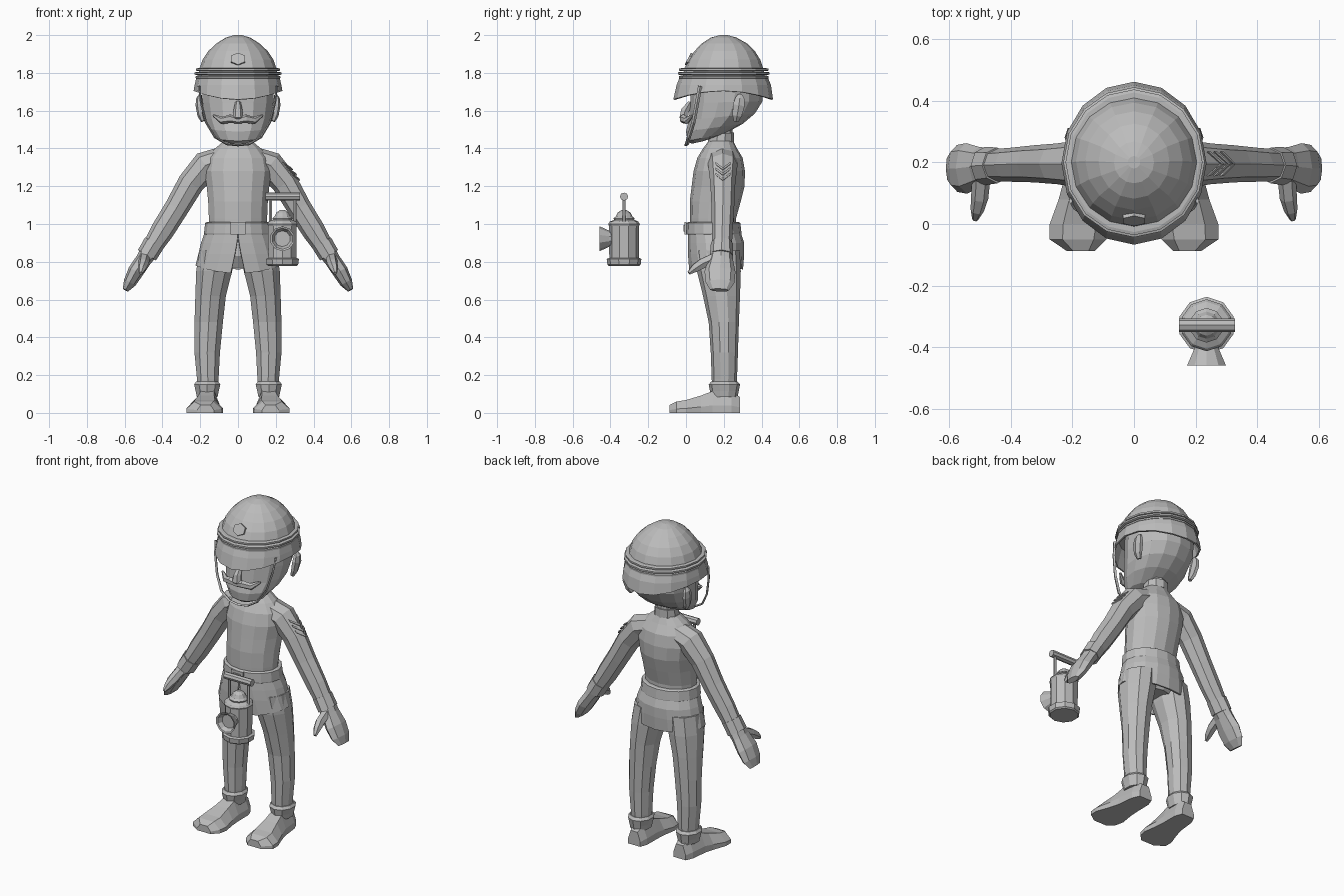
import bpy, bmesh, math
from mathutils import Vector
from mathutils.bvhtree import BVHTree

grey = bpy.data.materials.new("plain grey")
grey.diffuse_color = (0.5, 0.5, 0.5, 1)


def finish(bm, name, mirror=False, thick=0.0):
    bmesh.ops.recalc_face_normals(bm, faces=bm.faces)
    me = bpy.data.meshes.new(name)
    bm.to_mesh(me)
    bm.free()
    me.materials.append(grey)
    ob = bpy.data.objects.new(name, me)
    bpy.context.collection.objects.link(ob)
    if thick:
        ob.modifiers.new("thickness", 'SOLIDIFY').thickness = thick
    if mirror:
        ob.modifiers.new("mirror", 'MIRROR')
    return ob


def ellipse(c, u, v, n, gap=0.0):
    """Points around c, starting at -v; an optional gap leaves the ring open there."""
    c, u, v = Vector(c), Vector(u), Vector(v)
    m = n - 1 if gap else n
    pts = []
    for i in range(n):
        a = -math.pi / 2 + gap + (2 * math.pi - 2 * gap) * i / m
        pts.append(c + u * math.cos(a) + v * math.sin(a))
    return pts


def loft(name, rings, closed=True, cap=True, mirror=False, thick=0.0):
    bm = bmesh.new()
    vs = [[bm.verts.new(p) for p in r] for r in rings]
    n = len(rings[0])
    for a, b in zip(vs, vs[1:]):
        for i in range(n if closed else n - 1):
            j = (i + 1) % n
            bm.faces.new((a[i], a[j], b[j], b[i]))
    if cap:
        bm.faces.new(vs[0])
        bm.faces.new(vs[-1])
    return finish(bm, name, mirror, thick)


def stack(name, rows, n, **kw):
    """Rows of (half width, front y, front z, back y, back z)."""
    rings = [ellipse((0, (f + b) / 2, (zf + zb) / 2), (w, 0, 0),
                     (0, (b - f) / 2, (zb - zf) / 2), n) for w, f, zf, b, zb in rows]
    return loft(name, rings, **kw)


def lathe(name, x, y, rows, n, **kw):
    """Upright column of (z, rx, ry) rows."""
    return loft(name, [ellipse((x, y, z), (a, 0, 0), (0, b, 0), n) for z, a, b in rows], **kw)


def tube(name, path, n, ref=(0, 1, 0), **kw):
    """Path of (x, y, z, radius along ref, radius across)."""
    ref, rings = Vector(ref), []
    P = [Vector(p[:3]) for p in path]
    for i, p in enumerate(path):
        d = (P[min(i + 1, len(P) - 1)] - P[max(i - 1, 0)]).normalized()
        u = (ref - d * ref.dot(d)).normalized()
        rings.append(ellipse(P[i], u * p[3], d.cross(u) * p[4], n))
    return loft(name, rings, **kw)


# --- Body -------------------------------------------------------------
stack("torso", [(w, f, z, b, z) for w, f, b, z in (
    (.155, .02, .265, .96), (.158, .02, .265, 1.03), (.162, .02, .29, 1.12),
    (.170, .03, .31, 1.20), (.182, .04, .312, 1.28), (.168, .06, .30, 1.35),
    (.125, .09, .27, 1.40), (.075, .12, .25, 1.44))], 14)
stack("collar", [(.075, .115, 1.425, .255, 1.435), (.07, .12, 1.47, .255, 1.485)], 10)
stack("neck", [(.06, .13, 1.45, .245, 1.46), (.06, .12, 1.54, .245, 1.56)], 10)

# arm, cuff, glove and thumb, mirrored to the other side
arm = tube("arm", [(.08, .19, 1.345, .08, .065), (.17, .195, 1.312, .078, .076),
                   (.25, .195, 1.215, .066, .07), (.325, .195, 1.085, .06, .064),
                   (.40, .192, .965, .055, .062), (.465, .19, .86, .052, .05)], 8, mirror=True)
tube("glove_cuff", [(.443, .19, .90, .058, .057), (.482, .188, .835, .062, .055)], 8, mirror=True)
tube("glove", [(.46, .19, .87, .055, .05), (.50, .185, .81, .065, .042),
               (.542, .18, .748, .082, .042), (.573, .18, .69, .076, .034),
               (.596, .178, .65, .05, .016)], 8, mirror=True)
tube("thumb", [(.495, .15, .82, .03, .03), (.50, .085, .79, .03, .028),
               (.508, .045, .765, .024, .022), (.515, .015, .74, .01, .01)],
     6, ref=(0, 0, 1), mirror=True)

# three rank chevrons laid onto one sleeve
bm = bmesh.new()
bm.from_mesh(arm.data)
tree = BVHTree.FromBMesh(bm)
bm.free()
bm = bmesh.new()
for k in range(3):
    top = 1.325 - .028 * k
    cols = []
    for y, dz in ((.155, 0), (.195, -.03), (.235, 0)):
        col = []
        for e in (0, -.012):
            hit, nor, _, _ = tree.ray_cast(Vector((1, y, top + dz + e)), Vector((-1, 0, 0)))
            if hit:
                col.append(bm.verts.new(hit + Vector((.007, 0, .004))))
        cols.append(col)
    for a, b in zip(cols, cols[1:]):
        if len(a) == len(b) == 2:
            bm.faces.new((a[0], a[1], b[1], b[0]))
finish(bm, "rank_chevrons", thick=.005)

# --- Tunic skirt with a front slit, belt and buckle --------------------
rings = []
for z, w, f, b, gap, drop in ((1.0, .16, .02, .275, .005, 0), (.95, .178, .012, .292, .005, 0),
                              (.90, .196, .01, .308, .03, 0), (.84, .21, .01, .308, .08, 0),
                              (.78, .226, .016, .302, .17, 1)):
    ring = ellipse((0, (f + b) / 2, z), (w, 0, 0), (0, (b - f) / 2, 0), 17, gap)
    for p in ring:
        t = (p.y - (f + b) / 2) / ((b - f) / 2)
        p.z -= drop * (.042 * t * t if t < 0 else .02 * t * t)
    rings.append(ring)
loft("tunic_skirt", rings, closed=False, cap=False, thick=.01)
lathe("pelvis", 0, .165, [(.77, .10, .09), (.83, .185, .125), (.96, .165, .12)], 12)
stack("belt", [(w, f, z, b, z) for w, f, b, z in (
    (.178, .004, .293, .945), (.18, .002, .294, .95), (.174, .004, .288, 1.005),
    (.165, .012, .28, 1.01))], 16)
for nm, w, h, y in (("buckle_plate", .04, .033, -.006), ("buckle_inset", .024, .017, -.011)):
    bm = bmesh.new()
    bmesh.ops.create_cube(bm, size=1)
    for v in bm.verts:
        v.co = (v.co.x * 2 * w, y + v.co.y * .012 + .003, .977 + v.co.z * 2 * h)
    finish(bm, nm)

# --- Legs and boots ----------------------------------------------------
loft("trouser_leg", [ellipse((x, y, z), (a, 0, 0), (0, b, 0), 10) for x, y, z, a, b in (
    (.16, .203, .12, .055, .064), (.16, .203, .18, .06, .067), (.163, .203, .32, .071, .072),
    (.155, .20, .48, .079, .08), (.145, .188, .62, .085, .098),
    (.126, .174, .75, .10, .116), (.11, .165, .86, .10, .12))], mirror=True)
loft("boot_cuff", [ellipse((.163, .203, z), (a, 0, 0), (0, b, 0), 10) for z, a, b in (
    (.085, .058, .07), (.115, .064, .076), (.15, .073, .083), (.165, .062, .07))], mirror=True)
shoe = []
for x, y, w, h in ((.155, .285, .042, .085), (.157, .24, .06, .11), (.162, .14, .066, .115),
                   (.168, .08, .076, .092), (.176, 0, .097, .068), (.181, -.05, .092, .06),
                   (.172, -.088, .045, .042)):
    shoe.append([Vector((x + a * w, y, b * h)) for a, b in (
        (-1, 0), (-1, .35), (-.55, 1), (.55, 1), (1, .35), (1, 0))])
loft("boot", shoe, mirror=True)

# --- Head --------------------------------------------------------------
stack("head", [(.055, .03, 1.425, .09, 1.438), (.115, .008, 1.44, .20, 1.475),
               (.155, .0, 1.49, .30, 1.53), (.178, .015, 1.55, .365, 1.585),
               (.192, .022, 1.64, .405, 1.65), (.195, .03, 1.76, .41, 1.76)], 14)
tube("nose", [(0, .022, 1.645, .012, .015), (0, -.005, 1.60, .025, .024),
              (0, -.012, 1.565, .026, .03), (0, .0, 1.55, .016, .018)], 6)
tube("moustache", [(s * x, y, z, r, r * 1.1) for s, x, y, z, r in (
    (-1, .13, .035, 1.575, .006), (-1, .085, .004, 1.548, .018), (-1, .04, -.014, 1.558, .021),
    (1, 0, -.014, 1.548, .015), (1, .04, -.014, 1.558, .021), (1, .085, .004, 1.548, .018),
    (1, .13, .035, 1.575, .006))], 6)
tube("ear", [(.185, .265, 1.545, .014, .012), (.197, .27, 1.575, .028, .018),
             (.205, .28, 1.63, .036, .02), (.205, .285, 1.665, .028, .016),
             (.198, .285, 1.685, .012, .008)], 6, mirror=True)
side = [(.205, .075, 1.73), (.197, .06, 1.65), (.17, .04, 1.54), (.122, .015, 1.46), (.06, .005, 1.423)]
strap = [(-x, y, z) for x, y, z in side] + [(0, .0, 1.417)] + side[::-1]
tube("chin_strap", [(*p, .011, .006) for p in strap], 4)

# --- Helmet ------------------------------------------------------------
stack("helmet_dome", [(w, f, z, b, z) for w, f, b, z in (
    (.21, -.018, .42, 1.77), (.205, -.01, .41, 1.82), (.188, .012, .393, 1.87),
    (.158, .045, .365, 1.915), (.115, .082, .325, 1.955), (.065, .132, .267, 1.987),
    (.02, .18, .22, 2.0))], 16)
for i, (z, e) in enumerate(((1.777, .012), (1.797, .017), (1.817, .01))):
    stack("helmet_band_%d" % (i + 1), [(w, .2 - w - .014, z + dz, .2 + w + .014, z + dz) for w, dz in (
        (.212 + e - .008, -.008), (.212 + e, -.005), (.212 + e, .005), (.212 + e - .01, .008))], 16)
top = ellipse((0, .2, 1.785), (.218, 0, 0), (0, .23, 0), 16)
mid = ellipse((0, .2, 1.735), (.23, 0, 0), (0, .25, 0), 16)
low = ellipse((0, .197, 1.705), (.235, 0, 0), (0, .264, 0), 16)
for p in low:
    p.z -= .046 * ((p.y - .197) / .264) ** 2
loft("helmet_brim", [top, mid, low], cap=False, thick=.01)
up = Vector((0, .47, .88))
out = Vector((0, -.88, .47))
loft("helmet_badge", [ellipse(Vector((0, .014, 1.873)) + out * d, (.042, 0, 0), up * .036, 6)
                      for d in (-.015, .005)])

# --- Lantern -----------------------------------------------------------
LX, LY = .235, -.328
lathe("lantern_base", LX, LY, [(z, r, r) for z, r in (
    (.778, .08), (.785, .088), (.815, .092), (.82, .08))], 10)
lathe("lantern_body", LX, LY, [(z, r, r) for z, r in (
    (.81, .078), (.99, .08), (1.0, .084), (1.012, .076), (1.022, .055))], 10)
lathe("lantern_chimney", LX, LY, [(z, r, r) for z, r in (
    (1.015, .05), (1.03, .056), (1.04, .044), (1.06, .034), (1.075, .012))], 10)
loft("lantern_lens", [ellipse((LX, y, .922), (r, 0, 0), (0, 0, r), 10) for y, r in (
    (-.36, .04), (-.405, .042), (-.458, .066), (-.455, .056), (-.43, .042))])
for nm, x in (("handle_post_left", .172), ("handle_post_right", .302)):
    lathe(nm, x, LY, [(.99, .009, .009), (1.15, .009, .009)], 6)
loft("handle_bar", [ellipse((x, LY, 1.145), (0, .022, 0), (0, 0, .021), 8) for x in (.145, .328)])
